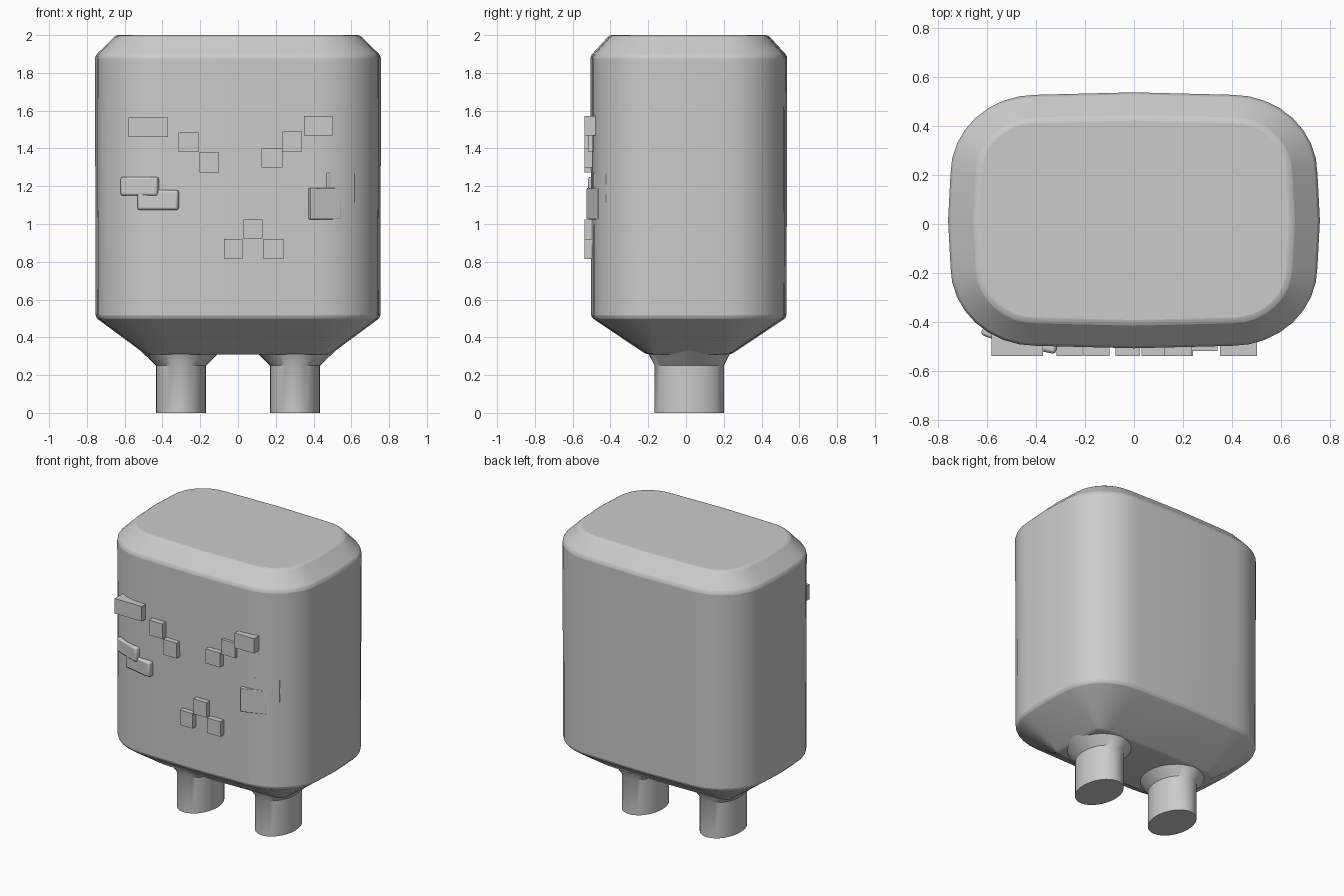
import bpy, bmesh
from math import sin, cos, pi, radians, atan2, hypot

cube = bpy.data.objects.get("Cube")
if cube:
    bpy.data.objects.remove(cube, do_unlink=True)

grey = bpy.data.materials.new("light grey")
grey.use_nodes = True
colour = (0.6, 0.6, 0.6, 1)
grey.diffuse_color = colour
grey.node_tree.nodes["Principled BSDF"].inputs["Base Color"].default_value = colour


def finish(name, bm, bevel=0, segments=2, smooth=0):
    bmesh.ops.recalc_face_normals(bm, faces=bm.faces)
    mesh = bpy.data.meshes.new(name)
    bm.to_mesh(mesh)
    bm.free()
    mesh.materials.append(grey)
    obj = bpy.data.objects.new(name, mesh)
    bpy.context.collection.objects.link(obj)
    if bevel:
        mod = obj.modifiers.new("soft edges", 'BEVEL')
        mod.width, mod.segments = bevel, segments
        mod.limit_method, mod.angle_limit = 'ANGLE', radians(25)
    if smooth:
        bpy.ops.object.select_all(action='DESELECT')
        obj.select_set(True)
        bpy.context.view_layer.objects.active = obj
        bpy.ops.object.shade_smooth_by_angle(angle=radians(smooth))
    return obj


def loft(name, rings, **style):
    """Skin a stack of closed rings and cap both ends."""
    bm = bmesh.new()
    loops = [[bm.verts.new(p) for p in ring] for ring in rings]
    for low, high in zip(loops, loops[1:]):
        for i in range(len(low)):
            j = (i + 1) % len(low)
            bm.faces.new((low[i], low[j], high[j], high[i]))
    bm.faces.new(loops[0][::-1])
    bm.faces.new(loops[-1])
    return finish(name, bm, **style)


def body_ring(z, dx, dy):
    """Rounded rectangle with slightly bowed sides, inset by dx and dy."""
    steps = 8
    quarter = [(0.76 - dx, 0)]
    for i in range(steps + 1):
        a = pi / 2 * i / steps
        quarter.append((0.40 + (0.35 - dx) * cos(a), 0.19 + (0.325 - dy) * sin(a)))
    top = [(0, 0.525 - dy)]
    half = quarter + top + [(-x, y) for x, y in quarter[:0:-1]]
    outline = half + [(-x, -y) for x, y in half]
    return [(x, y + 0.015, z) for x, y in outline]


# Body: tapered underside, straight wall and chamfered lid
loft("body", [body_ring(0.31, 0.27, 0.30), body_ring(0.505, 0.006, 0.008),
              body_ring(1.89, 0.003, 0.004), body_ring(2.0, 0.115, 0.105)],
     bevel=0.018, smooth=40)


# Legs: oval columns flaring into the underside
def oval(cx, z, rx, ry, n=32):
    return [(cx + rx * cos(2 * pi * i / n), 0.017 + ry * sin(2 * pi * i / n), z)
            for i in range(n)]


for side, cx in (("left", 0.302), ("right", -0.302)):
    loft(side + "_leg", [oval(cx, 0, 0.132, 0.183), oval(cx, 0.25, 0.132, 0.183),
                         oval(cx, 0.33, 0.215, 0.225)], smooth=30)


def plate(name, start, end, z0, z1, depth, bevel=0):
    """Box whose front face runs from start to end in plan."""
    (x0, y0), (x1, y1) = start, end
    length, a = hypot(x1 - x0, y1 - y0), atan2(y1 - y0, x1 - x0)
    back = (-sin(a) * depth, cos(a) * depth)
    plan = [start, end, (x1 + back[0], y1 + back[1]), (x0 + back[0], y0 + back[1])]
    loft(name, [[(x, y, z) for x, y in plan] for z in (z0, z1)],
         bevel=bevel, smooth=30 if bevel else 0)


# Square blocks for brows, eyes and mouth: x range, z range, front y, depth
blocks = {
    "right_brow": (-0.58, -0.37, 1.46, 1.565, -0.537, 0.11),
    "right_eye_upper": (-0.315, -0.21, 1.38, 1.485, -0.537, 0.06),
    "right_eye_lower": (-0.205, -0.10, 1.272, 1.38, -0.537, 0.06),
    "left_eye_lower": (0.125, 0.235, 1.30, 1.40, -0.537, 0.06),
    "left_eye_upper": (0.235, 0.34, 1.385, 1.49, -0.518, 0.05),
    "left_brow": (0.35, 0.50, 1.468, 1.572, -0.537, 0.065),
    "mouth_right": (-0.075, 0.025, 0.815, 0.92, -0.537, 0.06),
    "mouth_middle": (0.03, 0.13, 0.92, 1.025, -0.537, 0.06),
    "mouth_left": (0.135, 0.24, 0.815, 0.92, -0.537, 0.06),
}
for name, (x0, x1, z0, z1, y, depth) in blocks.items():
    plate(name, (x0, y), (x1, y), z0, z1, depth)

# Cheek patches turned to follow the curved corners
plate("right_cheek_upper", (-0.625, -0.45), (-0.43, -0.522), 1.15, 1.25, 0.05, 0.012)
plate("right_cheek_lower", (-0.535, -0.485), (-0.32, -0.53), 1.075, 1.18, 0.05, 0.012)
plate("left_cheek_upper", (0.47, -0.492), (0.62, -0.422), 1.11, 1.27, 0.045, 0.004)
plate("left_cheek_lower", (0.385, -0.527), (0.545, -0.465), 1.025, 1.19, 0.045, 0.004)
